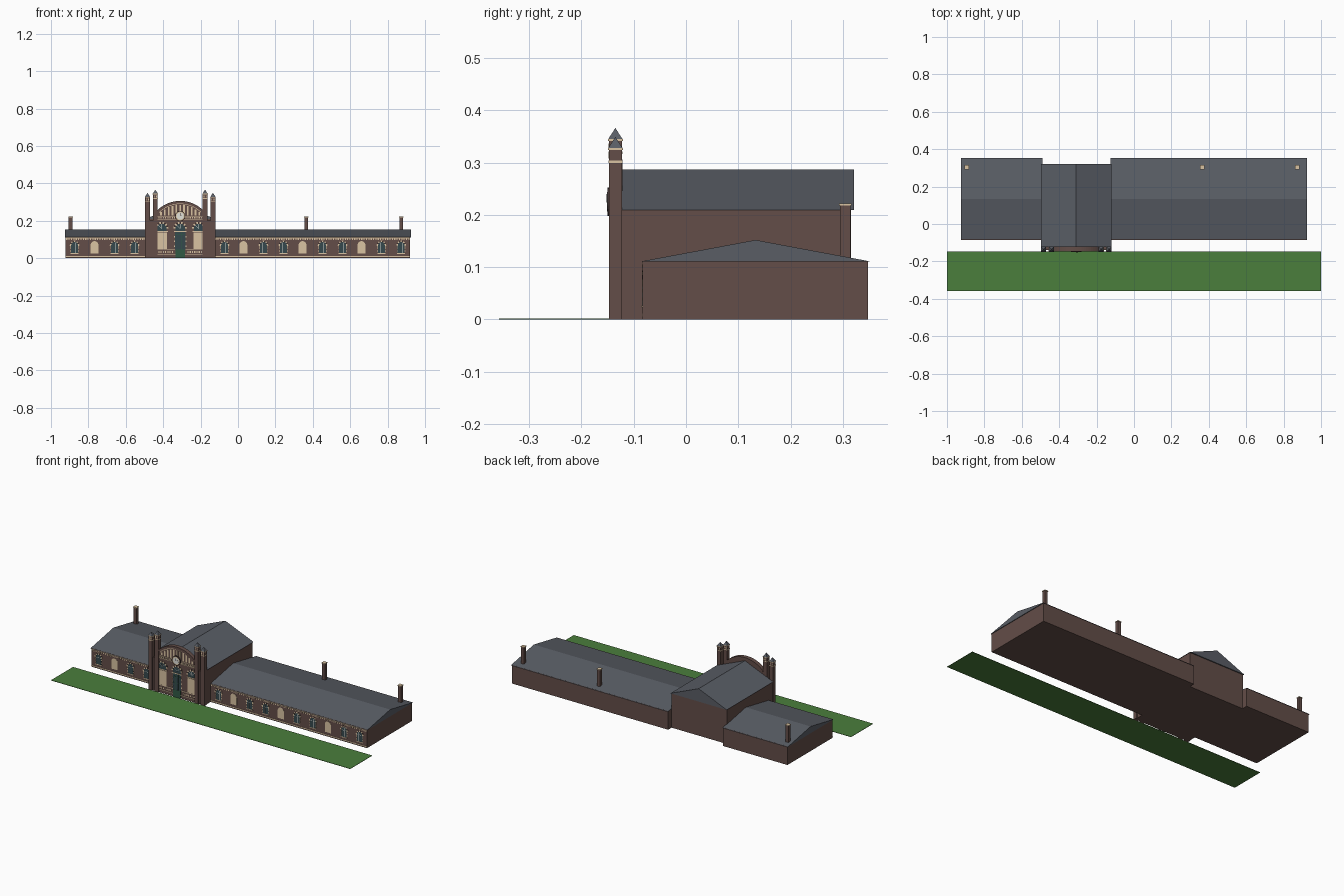
import bpy, bmesh, math

if "Cube" in bpy.data.objects:
    bpy.data.objects.remove(bpy.data.objects["Cube"])

COLORS = {
    "brick": (0.125, 0.075, 0.065, 1), "slate": (0.10, 0.11, 0.13, 1),
    "stone": (0.70, 0.55, 0.36, 1), "glass": (0.035, 0.065, 0.075, 1),
    "lawn": (0.07, 0.21, 0.045, 1), "door": (0.03, 0.10, 0.06, 1),
    "dial": (0.75, 0.75, 0.70, 1), "dark": (0.05, 0.03, 0.03, 1),
}
mats = {}
for key, col in COLORS.items():
    mats[key] = bpy.data.materials.new(key)
    mats[key].diffuse_color = col
parts = {}


def part(name, mat):
    return parts.setdefault(name, (bmesh.new(), mat))[0]


def prism(name, mat, pts, a, b, axis="y"):
    """Extrude an outline: (x,z) along y, or (y,z) along x."""
    bm = part(name, mat)
    place = (lambda p, t: (p[0], t, p[1])) if axis == "y" else (lambda p, t: (t, p[0], p[1]))
    r0 = [bm.verts.new(place(p, a)) for p in pts]
    r1 = [bm.verts.new(place(p, b)) for p in pts]
    faces = [bm.faces.new(r0), bm.faces.new(r1[::-1])]
    n = len(pts)
    for i in range(n):
        faces.append(bm.faces.new((r0[i], r1[i], r1[(i + 1) % n], r0[(i + 1) % n])))
    bmesh.ops.recalc_face_normals(bm, faces=faces)


def box(name, mat, x0, x1, y0, y1, z0, z1):
    prism(name, mat, [(x0, z0), (x1, z0), (x1, z1), (x0, z1)], y0, y1)


def arc(cx, cz, r, a0, a1, n):
    return [(cx + r * math.cos(a0 + (a1 - a0) * i / n),
             cz + r * math.sin(a0 + (a1 - a0) * i / n)) for i in range(n + 1)]


def ring(name, mat, cx, cz, r0, r1, a0, a1, y0, y1, n):
    prism(name, mat, arc(cx, cz, r0, a0, a1, n) + arc(cx, cz, r1, a1, a0, n), y0, y1)


def voussoirs(name, cx, cz, r0, r1, y0, y1, n=9):
    for i in range(n):
        kind = "stone" if i % 2 == 0 else "dark"
        ring(name + "_" + kind, kind, cx, cz, r0, r1,
             math.pi * i / n, math.pi * (i + 1) / n, y0, y1, 1)


def arched(name, mat, cx, w, z0, zs, y0, y1):
    prism(name, mat, [(cx - w, z0), (cx + w, z0)] + arc(cx, zs, w, 0, math.pi, 12), y0, y1)


# Lawn
box("lawn", "lawn", -1, 1, -0.357, -0.147, 0, 0.002)

# Low wings with gable roofs
YF = -0.083
for side, x0, x1 in (("left", -0.922, -0.49), ("right", -0.125, 0.92)):
    box(side + "_wing_walls", "brick", x0, x1, YF, 0.348, 0, 0.112)
    e0, e1 = (x0 - 0.004, x1) if side == "left" else (x1 + 0.004, x0)
    prism(side + "_wing_roof", "slate", [(-0.086, 0.111), (0.352, 0.111), (0.133, 0.152)], e0, e1, "x")
    # plinth, cornice and dentils
    box("wing_plinth", "stone", x0, x1, YF - 0.0015, YF, 0.006, 0.011)
    box("wing_cornice", "stone", x0, x1, YF - 0.0015, YF, 0.106, 0.109)
    n = int((x1 - x0) / 0.0125)
    for i in range(n):
        x = x0 + (x1 - x0) * (i + 0.5) / n
        box("wing_dentils", "stone", x - 0.003, x + 0.003, YF - 0.0015, YF, 0.098, 0.1045)

# Wing windows, some blind (filled with stone)
BAYS = [-0.874, -0.767, -0.660, -0.553, -0.072, 0.029, 0.136, 0.243,
        0.345, 0.452, 0.559, 0.660, 0.767, 0.872]
BLIND = (1, 5, 8, 11)
for i, x in enumerate(BAYS):
    if i in BLIND:
        arched("blind_windows", "stone", x, 0.021, 0.025, 0.070, YF - 0.001, YF)
        continue
    arched("wing_glass", "glass", x, 0.018, 0.027, 0.068, YF - 0.0006, YF)
    for dx in (-0.006, 0.006):
        box("wing_mullions", "dial", x + dx - 0.0006, x + dx + 0.0006, YF - 0.001, YF, 0.027, 0.083)
    box("wing_mullions", "dial", x - 0.018, x + 0.018, YF - 0.001, YF, 0.0665, 0.068)
    voussoirs("wing_arch", x, 0.068, 0.018, 0.026, YF - 0.0015, YF)
    box("wing_sills", "stone", x - 0.022, x + 0.022, YF - 0.002, YF, 0.023, 0.027)
    for s in (-1, 1):
        for z in (0.036, 0.052, 0.063):
            box("wing_quoins", "stone", x + s * 0.0205 - 0.0025, x + s * 0.0205 + 0.0025,
                YF - 0.0012, YF, z, z + 0.006)

# Chimneys
for x in (-0.895, 0.365, 0.873):
    box("chimneys", "brick", x - 0.010, x + 0.010, 0.294, 0.314, 0.112, 0.218)
    box("chimney_caps", "stone", x - 0.012, x + 0.012, 0.292, 0.316, 0.218, 0.222)

# Entrance hall
CX = -0.309
box("hall_walls", "brick", CX - 0.184, CX + 0.184, -0.123, 0.315, 0, 0.21)
prism("hall_roof", "slate", [(CX - 0.188, 0.209), (CX + 0.188, 0.209), (CX, 0.287)], -0.124, 0.321)

# Front screen wall with segmental arched gable
YW = -0.140
R, ZC, H = 0.174, 0.131, 0.777
box("screen_wall", "brick", CX - 0.187, CX + 0.187, YW, -0.122, 0, 0.20)
prism("screen_gable", "brick",
      [(CX - 0.122, 0.20), (CX + 0.122, 0.20)] + arc(CX, ZC, R, math.pi / 2 - H, math.pi / 2 + H, 20),
      YW, -0.122)
ring("gable_arch", "brick", CX, ZC, R - 0.013, R + 0.001, math.pi / 2 - H, math.pi / 2 + H,
     -0.146, -0.121, 20)
ring("gable_arch_trim", "stone", CX, ZC, R - 0.016, R - 0.013, math.pi / 2 - H, math.pi / 2 + H,
     -0.143, YW, 20)
for k in range(-5, 6):
    dx = k * 0.0205
    top = ZC + math.sqrt((R - 0.02) ** 2 - dx * dx)
    box("gable_stripes", "stone", CX + dx - 0.0045, CX + dx + 0.0045, YW - 0.0015, YW, 0.228, top)

# Stone bands and dentils on the screen wall
for z, h in ((0.017, 0.003), (0.045, 0.004), (0.207, 0.003), (0.222, 0.003)):
    box("screen_bands", "stone", CX - 0.121, CX + 0.121, YW - 0.002, YW, z, z + h)
for i in range(20):
    x = CX - 0.114 + i * 0.012
    box("screen_dentils", "stone", x - 0.003, x + 0.003, YW - 0.002, YW, 0.212, 0.219)
    if abs(x - CX) > 0.035:
        box("panel_dentils", "stone", x - 0.003, x + 0.003, YW - 0.0015, YW, 0.027, 0.037)

# Clock
YC = -0.151
for nm, m, r, y in (("clock_rim", "dark", 0.027, YC + 0.001), ("clock_ring", "stone", 0.024, YC + 0.0005),
                    ("clock_dial", "dial", 0.019, YC)):
    prism(nm, m, arc(CX, 0.225, r, 0, math.tau * 23 / 24, 23), y, YW)
for dx, dz in ((0, 0.015), (0.009, 0.003)):
    prism("clock_hands", "dark", [(CX - 0.001, 0.224), (CX + 0.001, 0.224),
          (CX + dx + 0.001, 0.225 + dz), (CX + dx - 0.001, 0.225 + dz)], YC - 0.0006, YC)

# Three tall bays: stone panels at the sides, glazed doorway in the middle
for dx in (-0.1, 0, 0.1):
    x = CX + dx * 0.99
    arched("screen_fanlights", "glass", x, 0.026, 0.145, 0.158, YW - 0.001, YW)
    voussoirs("screen_arch", x, 0.158, 0.026, 0.036, YW - 0.003, YW, 11)
    box("screen_lintels", "stone", x - 0.034, x + 0.034, YW - 0.003, YW, 0.141, 0.146)
    for t in (0.25, 0.5, 0.75):
        a = math.pi * t
        c, s = math.cos(a), math.sin(a)
        prism("fanlight_bars", "dial", [(x - 0.0007 * s, 0.158 + 0.0007 * c), (x + 0.0007 * s, 0.158 - 0.0007 * c),
              (x + 0.026 * c + 0.0007 * s, 0.158 + 0.026 * s - 0.0007 * c),
              (x + 0.026 * c - 0.0007 * s, 0.158 + 0.026 * s + 0.0007 * c)], YW - 0.0016, YW)
    if dx:
        box("stone_panels", "stone", x - 0.028, x + 0.028, YW - 0.0015, YW, 0.049, 0.138)
    else:
        box("doorway_glass", "glass", x - 0.027, x + 0.027, YW - 0.0025, YW, 0.045, 0.141)
        box("entrance_doors", "door", x - 0.025, x + 0.025, YW - 0.0035, YW, 0, 0.045)
        for mx in (-0.009, 0.009):
            box("doorway_bars", "door", x + mx - 0.001, x + mx + 0.001, YW - 0.0035, YW, 0.045, 0.141)
        for mz in (0.085, 0.125):
            box("doorway_bars", "door", x - 0.027, x + 0.027, YW - 0.0035, YW, mz, mz + 0.002)
        for s in (-1, 1):
            for z in (0.06, 0.085, 0.11):
                box("door_quoins", "stone", x + s * 0.031 - 0.003, x + s * 0.031 + 0.003,
                    YW - 0.002, YW, z, z + 0.008)

# Paired turrets with stone bands and pointed caps
YT = -0.135
for off, top in ((-0.175, 0.349), (-0.133, 0.366), (0.133, 0.366), (0.175, 0.349)):
    x, zb = CX + off, top - 0.025
    for nm, m, w, z0, z1 in (("turrets", "brick", 0.0125, 0, zb),
                             ("turret_bands", "stone", 0.0133, zb - 0.0245, zb - 0.020),
                             ("turret_collars", "stone", 0.0145, zb, zb + 0.004)):
        box(nm, m, x - w, x + w, YT - w, YT + w, z0, z1)
    for k in (-1, 1):
        box("turret_slits", "stone", x + k * 0.006 - 0.002, x + k * 0.006 + 0.002,
            YT - 0.0131, YT + 0.0131, zb - 0.016, zb - 0.005)
    bm = part("turret_caps", "slate")
    w, zc = 0.0135, zb + 0.004
    base = [bm.verts.new((x + a * w, YT + b * w, zc)) for a, b in ((-1, -1), (1, -1), (1, 1), (-1, 1))]
    tip = bm.verts.new((x, YT, top))
    bm.faces.new(base[::-1])
    for i in range(4):
        bm.faces.new((base[i], base[(i + 1) % 4], tip))

# Turn the collected parts into objects
for name, (bm, mat) in parts.items():
    mesh = bpy.data.meshes.new(name)
    bm.to_mesh(mesh)
    bm.free()
    mesh.materials.append(mats[mat])
    bpy.context.collection.objects.link(bpy.data.objects.new(name, mesh))

for m in bpy.data.materials:
    if m.users and not m.is_grease_pencil:
        m.use_nodes = True
        m.node_tree.nodes["Principled BSDF"].inputs["Base Color"].default_value = m.diffuse_color
